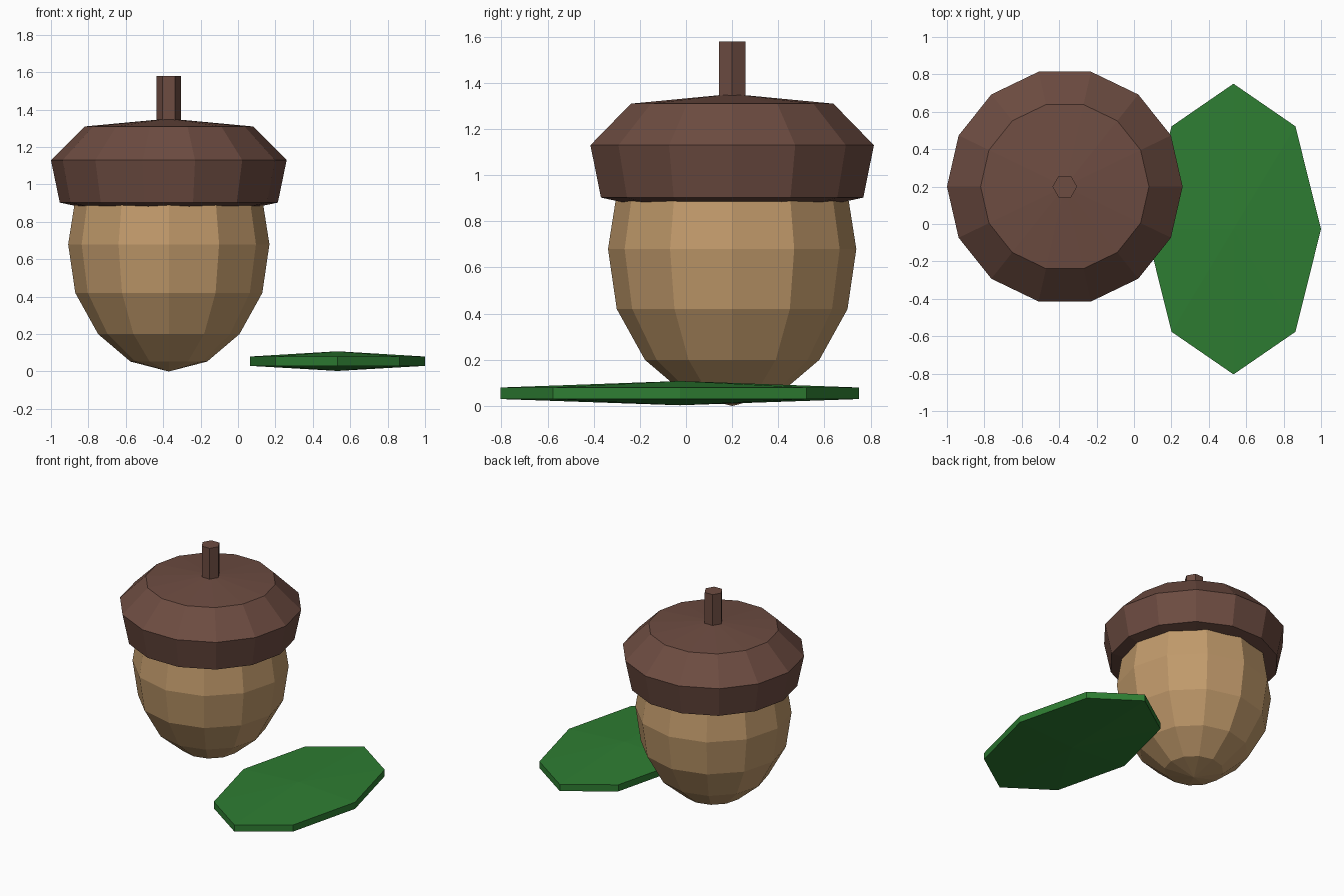
import bpy, bmesh
from math import cos, sin, tau

if "Cube" in bpy.data.objects:
    bpy.data.objects.remove(bpy.data.objects["Cube"])


def material(name, rgb):
    m = bpy.data.materials.new(name)
    m.diffuse_color = (*rgb, 1)
    m.use_nodes = True
    m.node_tree.nodes["Principled BSDF"].inputs["Base Color"].default_value = m.diffuse_color
    return m


def lathe(name, profile, sides, center, mat, sx=1.0, sy=1.0):
    """Spin a bottom-to-top (radius, z) profile; radius 0 makes a pole."""
    bm = bmesh.new()
    rings = []
    for r, z in profile:
        n = sides if r > 0 else 1
        rings.append([bm.verts.new((r * sx * cos(tau * k / sides),
                                    r * sy * sin(tau * k / sides), z))
                      for k in range(n)])
    for a, b in zip(rings, rings[1:]):
        for k in range(sides):
            j = (k + 1) % sides
            loop = [a[k % len(a)], a[j % len(a)], b[j % len(b)], b[k % len(b)]]
            bm.faces.new(list(dict.fromkeys(loop)))
    bmesh.ops.recalc_face_normals(bm, faces=bm.faces)
    mesh = bpy.data.meshes.new(name)
    bm.to_mesh(mesh)
    bm.free()
    mesh.materials.append(mat)
    ob = bpy.data.objects.new(name, mesh)
    ob.location = (*center, 0)
    bpy.context.collection.objects.link(ob)
    return ob


tan = material("nut_tan", (0.533, 0.323, 0.147))
brown = material("cap_brown", (0.153, 0.072, 0.053))
green = material("leaf_green", (0.027, 0.205, 0.032))
acorn = (-0.37, 0.20)

# Nut body, its top hidden inside the cap
lathe("nut", [(0, 0), (0.205, 0.053), (0.378, 0.2), (0.5, 0.42), (0.538, 0.68),
              (0.505, 0.89), (0.42, 1.0), (0, 1.02)], 12, acorn, tan)

# Cap with a chamfered shoulder and shallow cone top
lathe("cap", [(0, 0.78), (0.583, 0.903), (0.63, 1.13), (0.45, 1.31), (0, 1.352)],
      14, acorn, brown)

# Stem
lathe("stem", [(0, 1.32), (0.066, 1.32), (0.066, 1.58), (0, 1.58)], 6, acorn, brown)

# Leaf: stretched octagon, slightly domed on both faces
lathe("leaf", [(0, 0.003), (1, 0.03), (1, 0.08), (0, 0.108)], 8, (0.532, -0.027),
      green, sx=0.468, sy=0.777)
